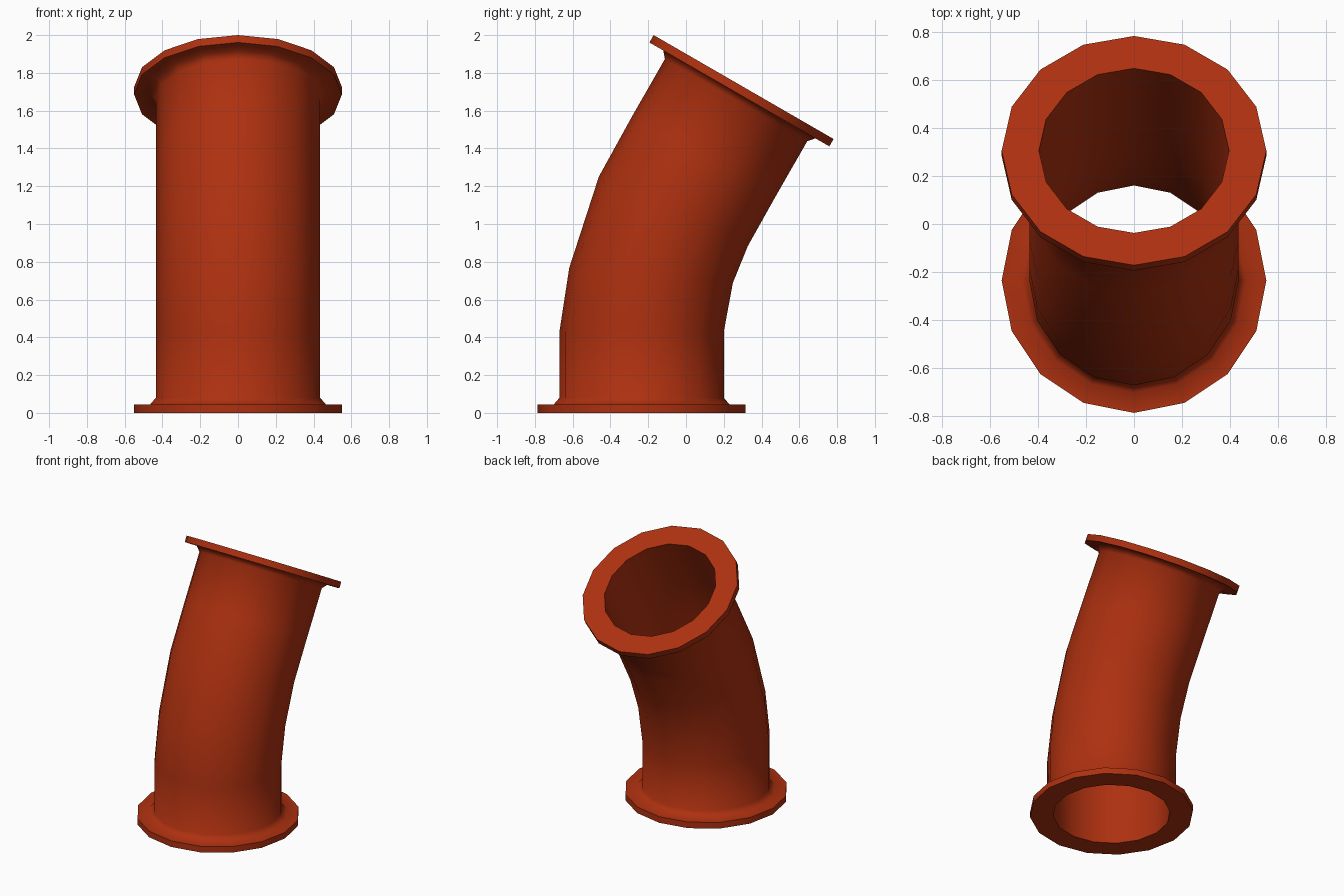
import bpy, bmesh, math
from mathutils import Vector, Matrix

cube = bpy.data.objects.get("Cube")
if cube:
    bpy.data.objects.remove(cube, do_unlink=True)

SIDES = 16
BORE, PIPE, FILLET, FLANGE = 0.395, 0.435, 0.465, 0.55
THICK, COLLAR = 0.045, 0.08
BOTTOM = (-0.235, 0.0, 0)
TOP = (0.305, 1.725, 30)
# Bend stations: centre y, centre z, forward tilt in degrees
BENDS = [(-0.235, 0.43, 0), (-0.185, 0.728, 5.2),
         (-0.067, 1.067, 25), (0.09, 1.35, 30)]


def along(station, distance):
    """Move a station along the pipe axis."""
    y, z, tilt = station
    a = math.radians(tilt)
    return (y + distance * math.sin(a), z + distance * math.cos(a), tilt)


# Closed wall section: up the outside, back down the bore
section = [(BOTTOM, FLANGE), (along(BOTTOM, THICK), FLANGE),
           (along(BOTTOM, THICK), FILLET), (along(BOTTOM, COLLAR), PIPE)]
section += [(s, PIPE) for s in BENDS]
section += [(along(TOP, -COLLAR), PIPE), (along(TOP, -THICK), FILLET),
            (along(TOP, -THICK), FLANGE), (TOP, FLANGE), (TOP, BORE)]
section += [(s, BORE) for s in reversed(BENDS)]
section += [(BOTTOM, BORE)]

# Sweep the section into rings and skin them
bm = bmesh.new()
rings = []
for (y, z, tilt), radius in section:
    rot = Matrix.Rotation(-math.radians(tilt), 3, 'X')
    ring = []
    for i in range(SIDES):
        a = math.tau * i / SIDES
        p = rot @ Vector((radius * math.cos(a), radius * math.sin(a), 0))
        ring.append(bm.verts.new(p + Vector((0, y, z))))
    rings.append(ring)
for k, low in enumerate(rings):
    high = rings[(k + 1) % len(rings)]
    for i in range(SIDES):
        j = (i + 1) % SIDES
        bm.faces.new((low[i], low[j], high[j], high[i]))
bmesh.ops.recalc_face_normals(bm, faces=bm.faces)

mesh = bpy.data.meshes.new("flanged_bent_pipe")
bm.to_mesh(mesh)
bm.free()
pipe = bpy.data.objects.new("flanged_bent_pipe", mesh)
bpy.context.collection.objects.link(pipe)

# Rust red paint
paint = bpy.data.materials.new("rust_red")
paint.use_nodes = True
colour = (0.42, 0.03, 0.005, 1)
paint.diffuse_color = colour
paint.node_tree.nodes["Principled BSDF"].inputs["Base Color"].default_value = colour
mesh.materials.append(paint)

# Smooth walls and fillets, sharp flange rims
bpy.ops.object.select_all(action='DESELECT')
pipe.select_set(True)
bpy.context.view_layer.objects.active = pipe
bpy.ops.object.shade_smooth_by_angle(angle=math.radians(55))
